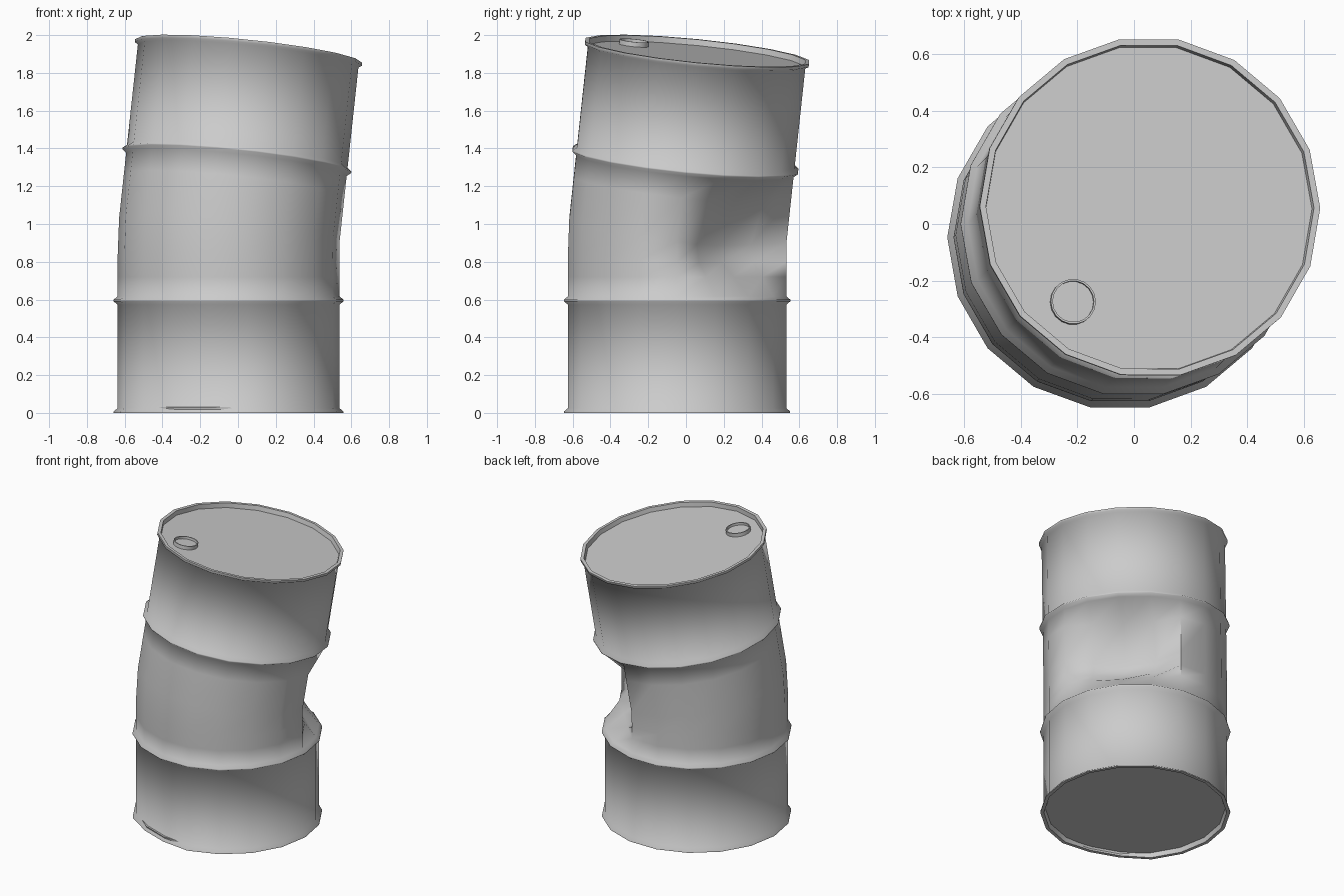
import bpy, bmesh, math
from mathutils import Vector

cube = bpy.data.objects.get("Cube")
if cube:
    bpy.data.objects.remove(cube, do_unlink=True)

SIDES = 18
UP = Vector((0, 0, 1))
LEAN = UP.rotation_difference(Vector((0.105, 0.1, 1)).normalized())

steel = bpy.data.materials.new("grey_steel")
steel.use_nodes = True
steel.diffuse_color = (0.6, 0.6, 0.6, 1)
steel.node_tree.nodes["Principled BSDF"].inputs["Base Color"].default_value = steel.diffuse_color


def axis_point(h):
    """Centre and tilt of the bent barrel axis at height h."""
    drift = max(0, h - 0.93) * 0.108
    amount = min(1, max(0, (h - 0.75) / 0.22))
    tilt = UP.rotation_difference(UP.lerp(LEAN @ UP, amount).normalized())
    return Vector((drift - 0.05, drift - 0.047, h)), tilt


def build(name, rows, sides, place):
    """Loft rings of (radius, height) and cap both ends."""
    bm = bmesh.new()
    rings = [[bm.verts.new(place(r, h, 2 * math.pi * i / sides)) for i in range(sides)]
             for r, h in rows]
    for a, b in zip(rings, rings[1:]):
        for i in range(sides):
            j = (i + 1) % sides
            bm.faces.new((a[i], a[j], b[j], b[i]))
    bm.faces.new(rings[0][::-1])
    bm.faces.new(rings[-1])
    mesh = bpy.data.meshes.new(name)
    bm.to_mesh(mesh)
    bm.free()
    mesh.materials.append(steel)
    obj = bpy.data.objects.new(name, mesh)
    bpy.context.collection.objects.link(obj)
    bpy.ops.object.select_all(action='DESELECT')
    obj.select_set(True)
    bpy.context.view_layer.objects.active = obj
    bpy.ops.object.shade_smooth_by_angle(angle=math.radians(60))
    return obj


# Dent depth by height and by column angle
DENT_ROWS = {0.72: 0.12, 0.82: 0.22, 0.97: 0.25, 1.2: 0.15}
DENT_COLUMNS = {20: 0.6, 40: 1, 60: 0.75}


def barrel_point(r, h, angle):
    centre, tilt = axis_point(h)
    p = centre + tilt @ Vector((r * math.cos(angle), r * math.sin(angle), 0))
    degrees = round(math.degrees(angle))
    push = DENT_ROWS.get(h, 0) * DENT_COLUMNS.get(degrees, 0)
    p -= push * Vector((math.cos(math.radians(40)), math.sin(math.radians(40)), 0))
    # Small knock in the bottom rim
    if h < 0.03 and degrees in (240, 260):
        p -= 0.025 * Vector((math.cos(angle), math.sin(angle), 0))
    return p


def bead(h):
    return [(0.587, h - 0.022), (0.609, h - 0.004), (0.609, h + 0.004), (0.587, h + 0.022)]


# Barrel shell: recessed base, flange, two beads, dented waist, rim, recessed lid
BODY = 0.587
rows = [(0.575, 0.03), (0.585, 0), (0.608, 0), (0.608, 0.008), (BODY, 0.025)]
rows += bead(0.595)
rows += [(BODY, h) for h in DENT_ROWS]
rows += bead(1.337)
rows += [(BODY, 1.89), (0.604, 1.9), (0.604, 1.916), (0.582, 1.916), (0.578, 1.885)]
build("barrel_shell", rows, SIDES, barrel_point)


# Filler cap: a low cup standing on the lid
def cap_point(r, h, angle):
    centre, tilt = axis_point(1.885)
    return centre + tilt @ Vector((-0.273 + r * math.cos(angle), -0.335 + r * math.sin(angle), h))


build("filler_cap", [(0.08, -0.005), (0.08, 0.025), (0.073, 0.025), (0.073, 0.008)],
      SIDES, cap_point)
